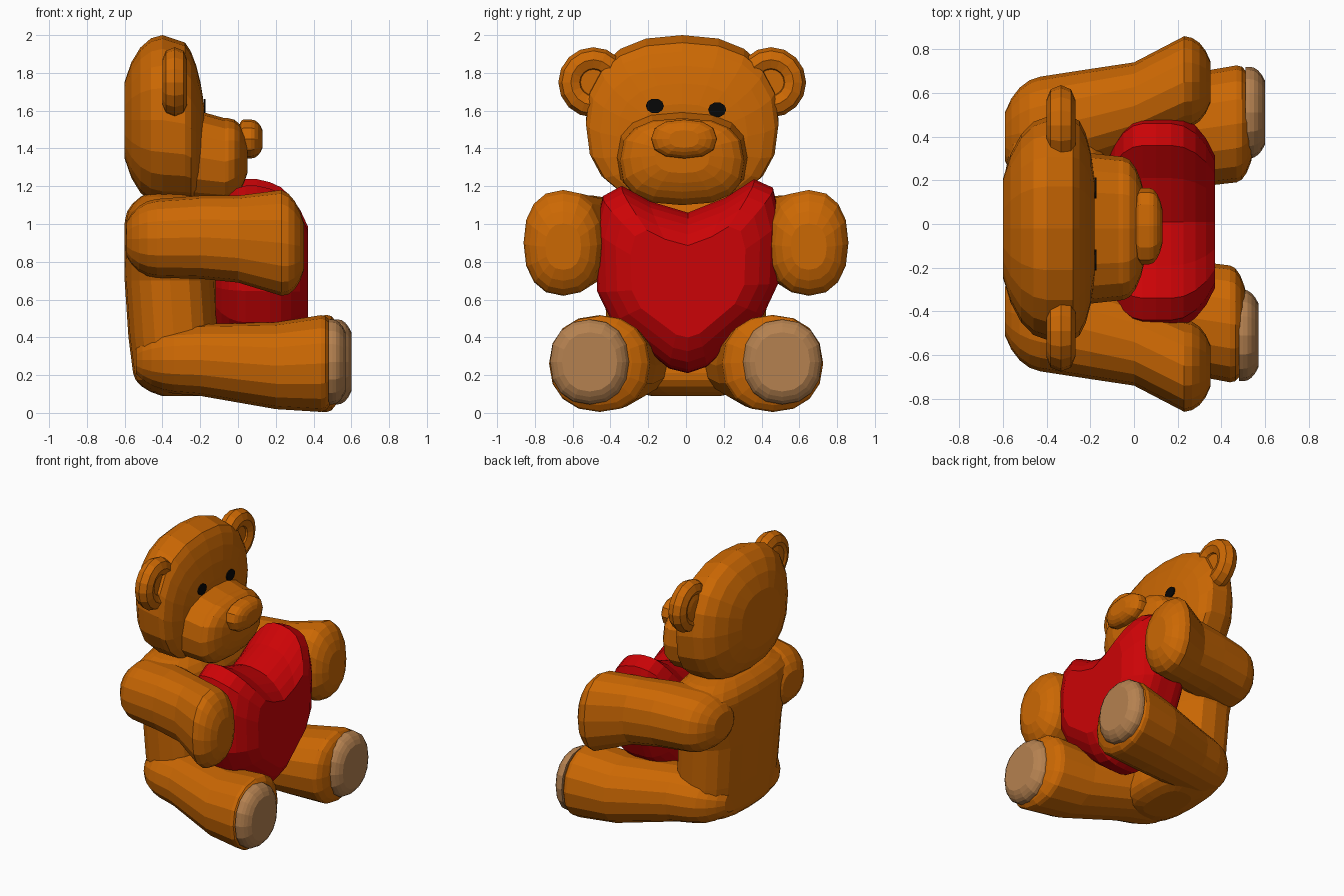
import bpy
import bmesh
from math import cos, sin, pi, copysign

cube = bpy.data.objects.get("Cube")
if cube:
    bpy.data.objects.remove(cube, do_unlink=True)


def material(name, colour):
    mat = bpy.data.materials.new(name)
    mat.use_nodes = True
    mat.diffuse_color = (*colour, 1)
    bsdf = mat.node_tree.nodes["Principled BSDF"]
    bsdf.inputs["Base Color"].default_value = (*colour, 1)
    bsdf.inputs["Roughness"].default_value = 1
    return mat


fur = material("brown fur", (0.6, 0.138, 0.001))
red = material("heart red", (0.6, 0.001, 0.002))
tan = material("tan pad", (0.46, 0.22, 0.08))
black = material("eye black", (0.002, 0.002, 0.002))


def rounded(count, power=2.0):
    """Unit superellipse outline."""
    def bend(value):
        return copysign(abs(value) ** (2 / power), value)
    angles = [2 * pi * i / count for i in range(count)]
    return [(bend(cos(a)), bend(sin(a))) for a in angles]


def blend(keys, position):
    """Interpolate the centre and half sizes between neighbouring key rings."""
    for low, high in zip(keys, keys[1:]):
        if position <= high[0] or high is keys[-1]:
            t = (position - low[0]) / (high[0] - low[0])
            return [a + (b - a) * t for a, b in zip(low[1:], high[1:])]


def cap_steps(length, widest, steps=4):
    """Inset and taper of each ring in a domed end, outermost first."""
    if not length:
        return [(0, 1)]
    angles = [widest * (1 - i / steps) for i in range(steps + 1)]
    return [(length * (1 - sin(a) / sin(widest)), cos(a)) for a in angles]


def loft(name, outline, keys, mat, back=0, front=0, upright=False, dome=1.1):
    """Skin an outline through (position, centre u, centre v, half u, half v) keys,
    along x or upwards, with domed ends of the given lengths."""
    first, last = keys[0][0], keys[-1][0]
    stations = [(first + inset, taper) for inset, taper in cap_steps(back, dome)]
    stations += [(key[0], 1) for key in keys
                 if first + back < key[0] < last - front]
    stations += [(last - inset, taper)
                 for inset, taper in reversed(cap_steps(front, dome))]

    bm = bmesh.new()
    loops = []
    for p, taper in stations:
        cu, cv, hu, hv = blend(keys, p)
        points = [(cu + u * hu * taper, cv + v * hv * taper) for u, v in outline]
        loops.append([bm.verts.new((a, b, p) if upright else (p, a, b))
                      for a, b in points])
    for low, high in zip(loops, loops[1:]):
        for i in range(len(outline)):
            bm.faces.new((low[i - 1], low[i], high[i], high[i - 1]))
    bm.faces.new(loops[0])
    bm.faces.new(loops[-1])
    bmesh.ops.recalc_face_normals(bm, faces=bm.faces[:])
    mesh = bpy.data.meshes.new(name)
    bm.to_mesh(mesh)
    bm.free()
    mesh.materials.append(mat)
    bpy.context.collection.objects.link(bpy.data.objects.new(name, mesh))


# Torso, stacked upwards
loft("torso", rounded(20, 2.7), [
    (0.09, -0.29, 0, 0.25, 0.41),
    (0.4, -0.34, 0, 0.24, 0.42),
    (0.7, -0.36, 0, 0.24, 0.43),
    (1, -0.35, 0, 0.25, 0.55),
    (1.17, -0.36, 0, 0.23, 0.56)], fur, back=0.12, front=0.15, upright=True)

# Head, muzzle and nose, back to front
loft("head", rounded(20, 2.4), [
    (-0.6, -0.02, 1.55, 0.5, 0.45),
    (-0.4, -0.02, 1.55, 0.51, 0.45),
    (-0.28, -0.02, 1.53, 0.51, 0.43),
    (-0.18, -0.02, 1.45, 0.51, 0.41)], fur, back=0.2, front=0.1)
loft("muzzle", rounded(16, 2.6), [
    (-0.25, -0.02, 1.36, 0.35, 0.25),
    (-0.07, -0.02, 1.33, 0.33, 0.23),
    (0.05, -0.02, 1.36, 0.32, 0.2)], fur, front=0.1)
nose_size = (-0.01, 1.45, 0.175, 0.103)
loft("nose", rounded(12, 2.4), [(0, *nose_size), (0.13, *nose_size)], fur,
     back=0.03, front=0.06)

# Heart, its outline mirrored across the middle and leaning a little to one side
half = [(0.2, 0.43), (0.35, 0.52), (0.45, 0.47), (0.49, 0.3),
        (0.48, -0.03), (0.4, -0.2), (0.1, -0.46)]
heart = [(0, 0.36), *half, (0, -0.49), *[(-y, z) for y, z in reversed(half)]]
heart = [(y, z + 0.05 * y) for y, z in heart]
loft("heart", heart, [(-0.12, 0.01, 0.7, 1, 1), (0.1, 0.01, 0.7, 1, 1),
                      (0.37, 0.01, 0.68, 1, 0.92)], red,
     back=0.16, front=0.2, dome=0.9)

for side, label in ((1, "left"), (-1, "right")):
    # Ears: a thick rim around a shallow domed middle
    ear_y = side * 0.47 - 0.02
    bpy.ops.mesh.primitive_torus_add(
        major_segments=16, minor_segments=8, major_radius=0.12, minor_radius=0.066,
        location=(-0.335, ear_y, 1.75), rotation=(0, pi / 2, 0))
    rim = bpy.context.object
    rim.name = label + "_ear_rim"
    rim.data.materials.append(fur)
    ear_size = (ear_y, 1.75, 0.14, 0.14)
    loft(label + "_ear_middle", rounded(14), [(-0.4, *ear_size), (-0.3, *ear_size)],
         fur, back=0.05)

    # Eyes
    eye_size = (side * 0.165, 1.615 - side * 0.01, 0.048, 0.04)
    loft(label + "_eye", rounded(10), [(-0.181, *eye_size), (-0.172, *eye_size)], black)

    # Arms reaching forward around the heart
    loft(label + "_arm", rounded(16, 2.3), [
        (-0.59, side * 0.4, 0.92, 0.25, 0.2),
        (-0.2, side * 0.49, 0.93, 0.22, 0.22),
        (0, side * 0.54, 0.92, 0.2, 0.23),
        (0.23, side * 0.65, 0.9, 0.21, 0.28),
        (0.35, side * 0.65, 0.88, 0.21, 0.27)], fur, back=0.16, front=0.12)

    # Legs splayed forward, ending in domed sole pads
    reach = 0.03 if side > 0 else 0
    loft(label + "_leg", rounded(16, 2.2), [
        (-0.54, side * 0.22, 0.28, 0.22, 0.16),
        (-0.2, side * 0.3, 0.28, 0.23, 0.19),
        (0.2, side * 0.42, 0.25, 0.26, 0.23),
        (0.52 + reach, side * 0.47, 0.265, 0.27, 0.265)], fur, back=0.2, front=0.08)
    pad_size = (side * 0.51, 0.27, 0.21, 0.225)
    loft(label + "_sole_pad", rounded(16, 2.2), [
        (0.48 + reach, *pad_size), (0.57 + reach, *pad_size)], tan,
         front=0.07, dome=0.8)
